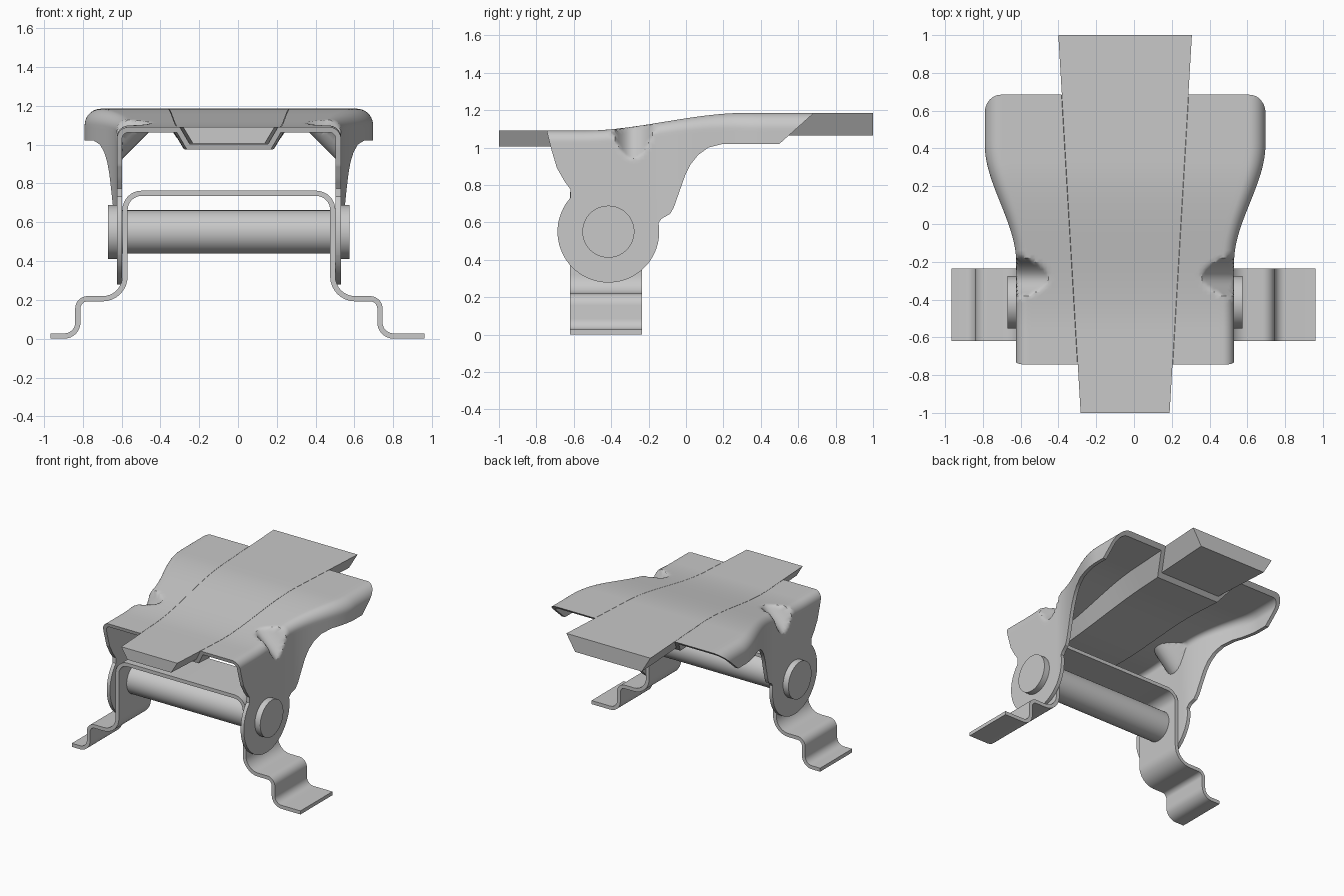
import bpy, bmesh, math
from mathutils import Vector

cube = bpy.data.objects.get("Cube")
if cube:
    bpy.data.objects.remove(cube, do_unlink=True)

CX = -0.047          # symmetry plane of the assembly
THICK = 0.027        # sheet metal thickness
PIN_Y, PIN_Z = -0.415, 0.55

metal = bpy.data.materials.new("grey metal")
metal.use_nodes = True
metal.diffuse_color = (0.58, 0.58, 0.58, 1)
metal.node_tree.nodes["Principled BSDF"].inputs["Base Color"].default_value = (0.58, 0.58, 0.58, 1)


def make(name, bm):
    bmesh.ops.recalc_face_normals(bm, faces=bm.faces)
    mesh = bpy.data.meshes.new(name)
    bm.to_mesh(mesh)
    bm.free()
    mesh.materials.append(metal)
    ob = bpy.data.objects.new(name, mesh)
    bpy.context.collection.objects.link(ob)
    return ob


def loft(bm, rows, closed=False):
    """Skin rows of points with quads; a closed loft gets end caps."""
    grid = [[bm.verts.new(p) for p in row] for row in rows]
    n = len(grid[0])
    for a, b in zip(grid, grid[1:]):
        for i in range(n if closed else n - 1):
            j = (i + 1) % n
            bm.faces.new((a[i], a[j], b[j], b[i]))
    if closed:
        bm.faces.new(grid[0])
        bm.faces.new(grid[-1])


def activate(ob):
    bpy.ops.object.select_all(action='DESELECT')
    ob.select_set(True)
    bpy.context.view_layer.objects.active = ob


def apply_all(ob):
    activate(ob)
    for m in list(ob.modifiers):
        bpy.ops.object.modifier_apply(modifier=m.name)


def smooth(ob, degrees=30):
    activate(ob)
    bpy.ops.object.shade_smooth_by_angle(angle=math.radians(degrees))


def ease(a, b, v):
    t = min(1, max(0, (v - a) / (b - a)))
    return t * t * (3 - 2 * t)


# Shared shape rules along the length
def top_z(y):
    return 1.09 + 0.095 * ease(-0.55, 0.32, y)


def strip_half(y):
    return 0.2375 + 0.059 * (y + 1)


def strip_depth(y):
    return 0.087 + 0.036 * ease(-0.55, 0.32, y)


def shell_half(y):
    return 0.577 + 0.166 * ease(-0.2, 0.42, y)


# Pressed shell: sheet section with a central channel, flaring to the back
def shell_half_section(y):
    w, h, d, z = shell_half(y), strip_half(y), strip_depth(y), top_z(y)
    r = 0.06 + 0.025 * ease(-0.2, 0.42, y)
    pts = [(0, z - d), (h - 0.6 * d, z - d), (h, z)]
    start = h + 0.02
    pts += [(start + (w - r - start) * i / 10, z) for i in range(10)]
    for i in range(11):
        a = math.pi / 2 * (1 - i / 10)
        pts.append((w - r + r * math.cos(a), z - r + r * math.sin(a)))
    pts += [(w, z - r - 0.018 * i) for i in range(1, 10)]
    pts.append((w, 0.2))
    # Pressed gusset dimple across the shoulder
    k = 0.175 * max(0, 1 - ((y + 0.28) / 0.12) ** 2)
    out = []
    for x, pz in pts:
        push = max(0, k - (w - x) - (z - pz)) / 2
        out.append((x - push, pz - push))
    return out


rows = []
for i in range(79):
    y = -0.8 + 0.02 * i
    half = shell_half_section(y)
    full = [(-x, z) for x, z in reversed(half[1:])] + half
    rows.append([(CX + x, y, z) for x, z in full])
bm = bmesh.new()
loft(bm, rows)
shell = make("lever_shell", bm)
# Thicken towards the inside, whichever way the sheet faces
top_face = max(shell.data.polygons, key=lambda p: p.center.z)
solid = shell.modifiers.new("thickness", 'SOLIDIFY')
solid.thickness = THICK
solid.offset = -1 if top_face.normal.z > 0 else 1
solid.use_even_offset = True

# Side outline used to trim the shell
outline = [(-0.745, 1.3), (-0.745, 1.09), (-0.72, 0.99), (-0.69, 0.89),
           (-0.65, 0.82), (-0.617, 0.775)]
for i in range(49):
    a = math.radians(138 + 232 * i / 48)
    outline.append((PIN_Y + 0.272 * math.cos(a), PIN_Z + 0.272 * math.sin(a)))
outline += [(-0.13, 0.62), (-0.085, 0.645), (-0.065, 0.68), (-0.005, 0.85),
            (0.025, 0.91), (0.065, 0.96), (0.12, 1.0), (0.2, 1.02),
            (0.5, 1.02), (0.69, 1.19), (0.69, 1.3)]
bm = bmesh.new()
loft(bm, [[(x, y, z) for y, z in outline] for x in (-1.2, 1.2)], closed=True)
cutter = make("shell_trim", bm)
cutter.hide_render = True
trim = shell.modifiers.new("trim", 'BOOLEAN')
trim.operation = 'INTERSECT'
trim.solver = 'EXACT'
trim.object = cutter
apply_all(shell)
bpy.data.objects.remove(cutter, do_unlink=True)
smooth(shell)

# Tapered strip lying in the channel
rows = []
for i in range(61):
    y = -1 + i / 30
    h, d, z = strip_half(y) - 0.002, strip_depth(y) - 0.002, top_z(y)
    rows.append([(CX + x, y, pz) for x, pz in
                 ((-h, z), (h, z), (h - 0.6 * d, z - d), (-h + 0.6 * d, z - d))])
bm = bmesh.new()
loft(bm, rows, closed=True)
smooth(make("tapered_strip", bm))


# Bent bracket: a filleted path swept over its width
def fillet(corners, steps=8):
    out = []
    for i, (x, z, r) in enumerate(corners):
        p = Vector((x, z))
        if r == 0:
            out.append(p)
            continue
        u = (Vector(corners[i - 1][:2]) - p).normalized()
        v = (Vector(corners[i + 1][:2]) - p).normalized()
        centre = p + (u + v) * r
        for s in range(steps + 1):
            a = math.pi / 2 * s / steps
            out.append(centre - v * r * math.cos(a) - u * r * math.sin(a))
    return out


def bracket_side(foot):
    return [(foot, 0.014, 0), (0.778, 0.014, 0.07), (0.778, 0.206, 0.05),
            (0.535, 0.206, 0.115), (0.535, 0.749, 0.085)]


corners = [(-x, z, r) for x, z, r in bracket_side(0.918)] + bracket_side(1.007)[::-1]
path = fillet(corners)
bm = bmesh.new()
loft(bm, [[(CX + p.x, y, p.y) for p in path] for y in (-0.62, -0.235)])
bracket = make("bent_bracket", bm)
solid = bracket.modifiers.new("thickness", 'SOLIDIFY')
solid.thickness = THICK
solid.offset = 0
solid.use_even_offset = True
apply_all(bracket)
smooth(bracket)


# Hinge pin and its end heads
def cylinder(name, radius, x0, x1):
    ring = [(radius * math.cos(math.tau * i / 64), radius * math.sin(math.tau * i / 64))
            for i in range(64)]
    bm = bmesh.new()
    loft(bm, [[(CX + x, PIN_Y + a, PIN_Z + b) for a, b in ring] for x in (x0, x1)], closed=True)
    smooth(make(name, bm))


cylinder("hinge_pin", 0.112, -0.56, 0.56)
for side, s in (("left", 1), ("right", -1)):
    cylinder(side + "_pin_head", 0.139, s * 0.57, s * 0.622)
